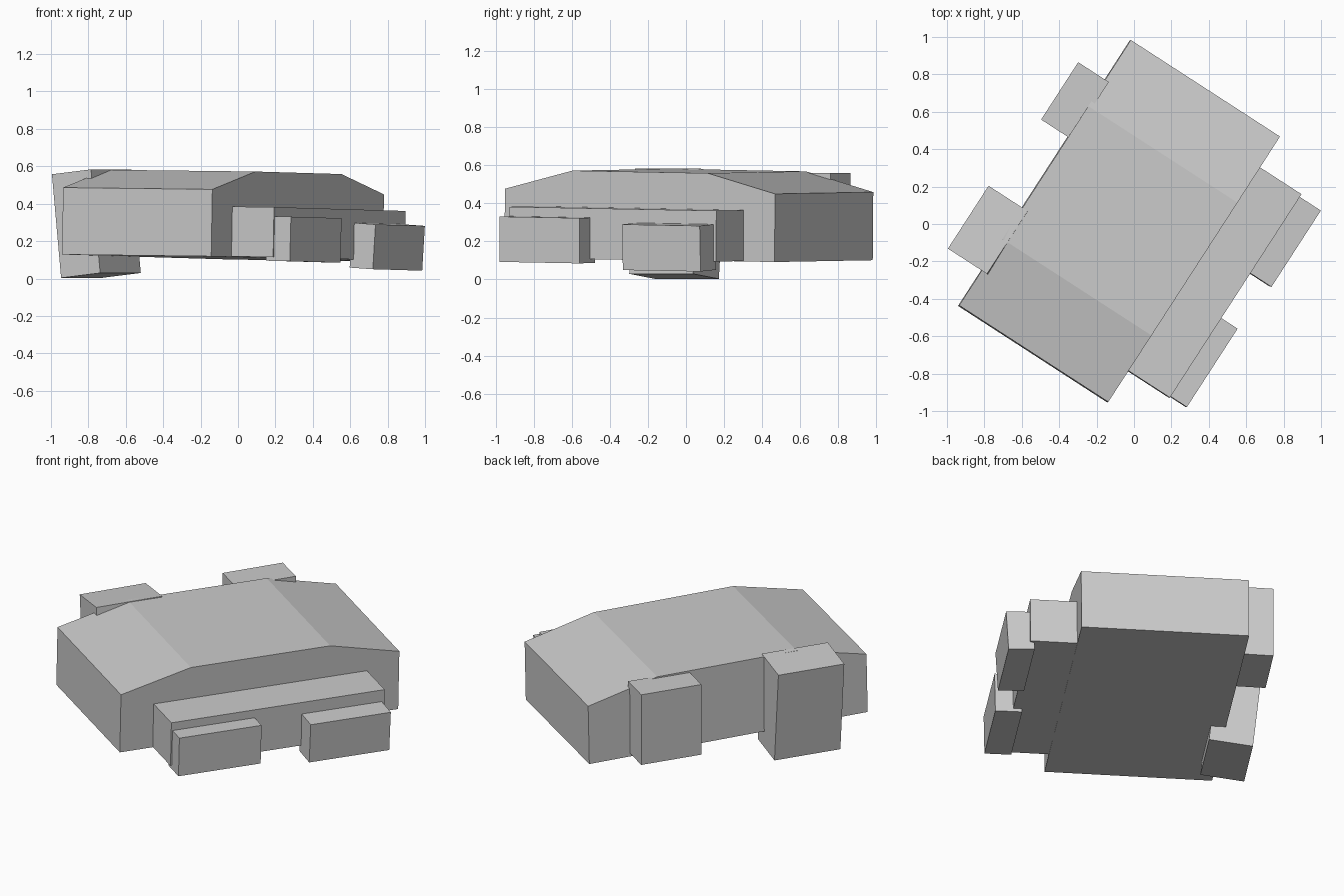
import bpy, bmesh, math
from mathutils import Matrix, Vector

cube = bpy.data.objects.get("Cube")
if cube:
    bpy.data.objects.remove(cube, do_unlink=True)

grey = bpy.data.materials.new("plain_grey")
grey.use_nodes = True
colour = (0.6, 0.6, 0.6, 1)
grey.diffuse_color = colour
grey.node_tree.nodes["Principled BSDF"].inputs["Base Color"].default_value = colour

# The whole assembly is turned on the ground and leans very slightly
turn = Matrix.Translation((-0.08, 0.015, 0)) @ Matrix.Rotation(math.radians(-32.9), 4, 'Z')


def lean(pitch, roll, centre):
    place = Matrix.Translation(centre)
    return place @ Matrix.Rotation(pitch, 4, 'X') @ Matrix.Rotation(roll, 4, 'Y') @ place.inverted()


def add_prism(name, profile, left, right, pitch=-0.016, roll=0.01, pivot=None):
    """Extrude a (length, height) profile across the width."""
    bm = bmesh.new()
    face = bm.faces.new([bm.verts.new((left, y, z)) for y, z in profile])
    moved = bmesh.ops.extrude_face_region(bm, geom=[face])["geom"]
    verts = [v for v in moved if isinstance(v, bmesh.types.BMVert)]
    bmesh.ops.translate(bm, verts=verts, vec=(right - left, 0, 0))
    bmesh.ops.recalc_face_normals(bm, faces=bm.faces)
    if pivot is None:
        pivot = sum((v.co for v in bm.verts), Vector()) / len(bm.verts)
    bm.transform(turn @ lean(pitch, roll, pivot))
    mesh = bpy.data.meshes.new(name)
    bm.to_mesh(mesh)
    bm.free()
    mesh.materials.append(grey)
    obj = bpy.data.objects.new(name, mesh)
    bpy.context.collection.objects.link(obj)
    return obj


def add_box(name, width, length, height, **tilt):
    (y0, y1), (z0, z1) = length, height
    return add_prism(name, [(y0, z0), (y1, z0), (y1, z1), (y0, z1)], *width, **tilt)


# Main body with sloped ends
add_prism("body", [(-0.845, 0.11), (0.845, 0.11), (0.845, 0.468),
                   (0.423, 0.57), (-0.423, 0.57), (-0.845, 0.468)],
          -0.475, 0.475, pivot=(0, 0, 0.3))

# Side slab and its two outer blocks
add_box("side_slab", (0.40, 0.74), (-0.645, 0.65), (0.112, 0.379), pivot=(0, 0, 0.3))
add_box("front_side_block", (0.69, 0.842), (-0.639, -0.14), (0.09, 0.328), roll=0.02)
add_box("back_side_block", (0.72, 0.868), (0.146, 0.632), (0.05, 0.29), roll=0.06)

# Tall blocks on the opposite side
add_box("front_tall_block", (-0.66, -0.41), (-0.62, -0.22), (0.015, 0.572), pitch=0, roll=-0.105)
add_box("back_tall_block", (-0.645, -0.45), (0.23, 0.595), (0.125, 0.56), pitch=0, roll=0)
